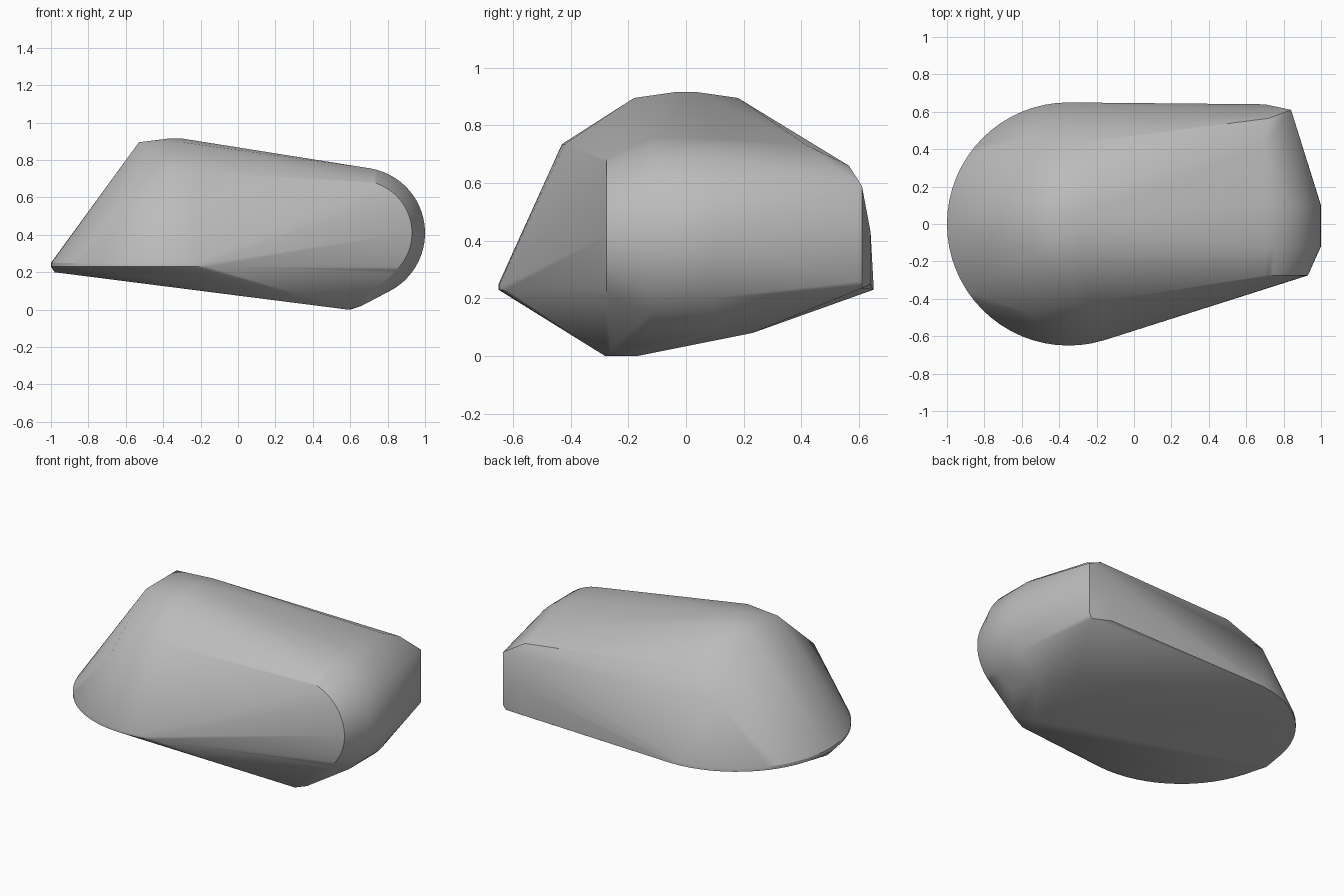
import bpy, bmesh, math

cube = bpy.data.objects.get("Cube")
if cube:
    bpy.data.objects.remove(cube)


def arc(center, radius, start, end, count):
    """Points on a 2D arc, angles in degrees."""
    step = math.radians(end - start) / count
    a = math.radians(start)
    return [(center[0] + radius * math.cos(a + i * step),
             center[1] + radius * math.sin(a + i * step)) for i in range(count + 1)]


points = []

# Round base rim at the low end
for z in (0.23, 0.25):
    points += [(x, y, z) for x, y in arc((-0.35, 0), 0.65, 0, 360, 64)]
points.append((-0.98, 0, 0.20))

# Faceted crown, mirrored front to back
for side in (-1, 1):
    for x, y, z in [(-0.53, 0.15, 0.895), (-0.37, 0.04, 0.915), (-0.30, 0.04, 0.915),
                    (-0.30, 0.18, 0.895), (-0.33, 0.43, 0.735), (-0.22, 0.42, 0.735),
                    (-0.55, 0.48, 0.60)]:
        points.append((x, side * y, z))

# Rounded nose: a wide roll with a smaller one in front
for y, radius, low in ((-0.12, 0.35, -75), (0.10, 0.35, -75), (-0.275, 0.28, -50)):
    points += [(x, y, z) for x, z in arc((0.65, 0.41), radius, low, 80, 28)]

# Bottom keel
points += [(0.59, -0.28, 0), (0.66, -0.26, 0.02), (0.60, -0.17, 0), (0.62, 0.23, 0.08)]

# Back corner
points += [(0.84, 0.61, 0.26), (0.84, 0.61, 0.59), (0.82, 0.61, 0.235),
           (0.70, 0.64, 0.25), (0.70, 0.64, 0.43),
           (0.72, 0.565, 0.66), (0.70, 0.42, 0.73)]

# Wrap everything in one convex shell
bm = bmesh.new()
for p in points:
    bm.verts.new(p)
result = bmesh.ops.convex_hull(bm, input=bm.verts)
loose = [v for v in bm.verts if not v.link_faces]
bmesh.ops.delete(bm, geom=loose, context='VERTS')
bmesh.ops.dissolve_limit(bm, angle_limit=math.radians(0.5), verts=bm.verts, edges=bm.edges)
bmesh.ops.recalc_face_normals(bm, faces=bm.faces)
mesh = bpy.data.meshes.new("hull_body")
bm.to_mesh(mesh)
bm.free()
body = bpy.data.objects.new("hull_body", mesh)
bpy.context.collection.objects.link(body)

# Plain grey
grey = bpy.data.materials.new("plain_grey")
grey.use_nodes = True
colour = (0.5, 0.5, 0.5, 1)
grey.diffuse_color = colour
grey.node_tree.nodes["Principled BSDF"].inputs["Base Color"].default_value = colour
mesh.materials.append(grey)

# Soft shading with crisp edges
bpy.ops.object.select_all(action='DESELECT')
body.select_set(True)
bpy.context.view_layer.objects.active = body
bpy.ops.object.shade_smooth_by_angle(angle=math.radians(30))
